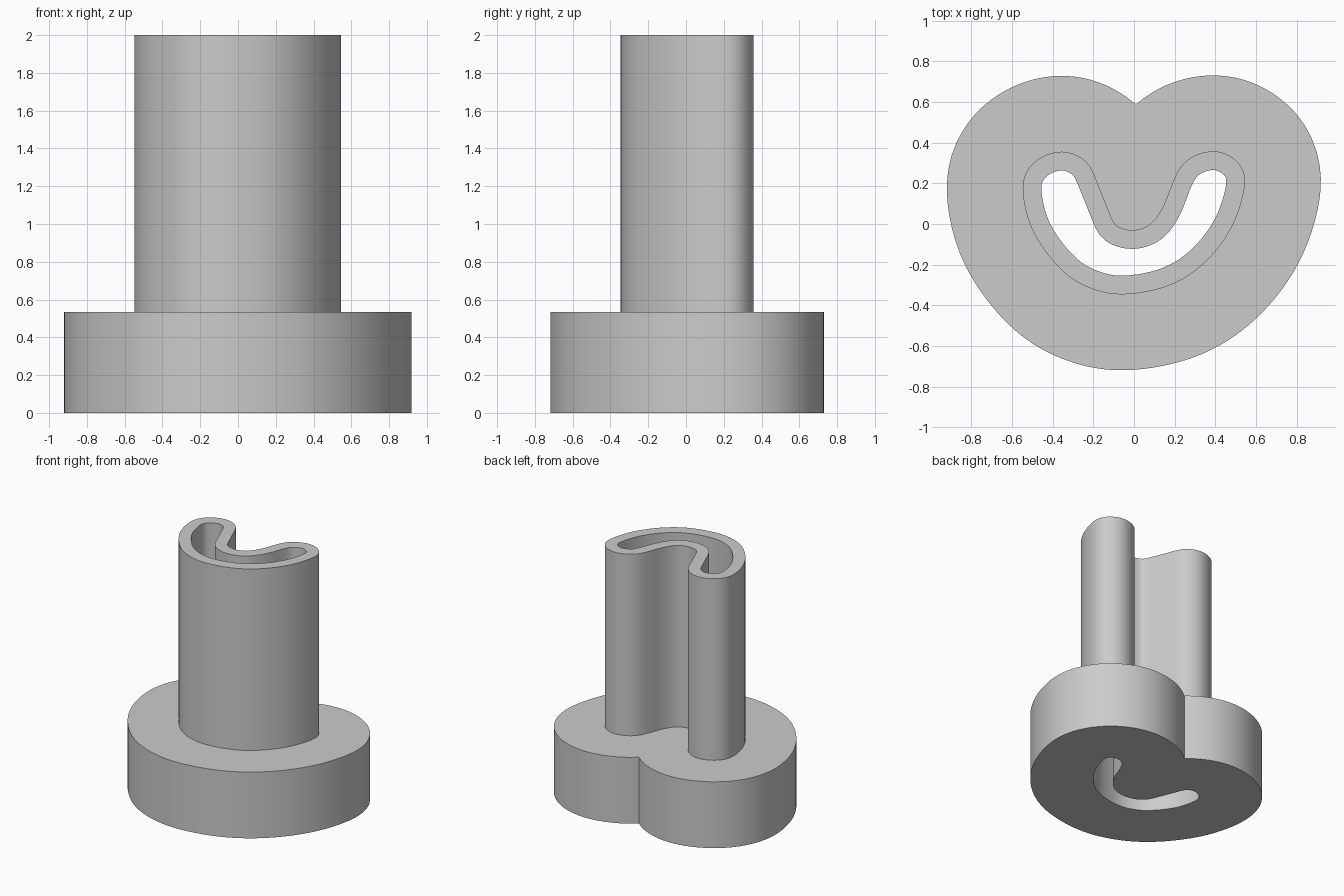
import bpy
import bmesh
from mathutils import Vector

if "Cube" in bpy.data.objects:
    bpy.data.objects.remove(bpy.data.objects["Cube"], do_unlink=True)

# Overall sizes
FLANGE_TOP, TOP = 0.535, 2.0
WALL, FLANGE = 0.092, 0.465   # distances outward from the bore

# Bore outline, counter-clockwise from the bottom
BORE = [(-0.04, -0.255), (0.15, -0.215), (0.295, -0.115), (0.405, 0.035),
        (0.455, 0.2), (0.435, 0.248), (0.385, 0.267), (0.315, 0.24),
        (0.275, 0.17), (0.22, 0.03), (0.125, -0.085), (-0.017, -0.125),
        (-0.155, -0.075), (-0.22, 0.055), (-0.28, 0.205), (-0.307, 0.246),
        (-0.36, 0.265), (-0.43, 0.235), (-0.457, 0.17), (-0.415, 0.0),
        (-0.29, -0.165), (-0.17, -0.235)]


def smooth_loop(points, steps=10):
    """Closed Catmull-Rom curve, lightly relaxed."""
    pts = [Vector(p) for p in points]
    n, out = len(pts), []
    for i in range(n):
        a, b, c, d = (pts[(i + k - 1) % n] for k in range(4))
        for s in range(steps):
            t = s / steps
            out.append(0.5 * (2 * b + (c - a) * t + (2 * a - 5 * b + 4 * c - d) * t ** 2
                              + (3 * b - a - 3 * c + d) * t ** 3))
    for _ in range(12):
        out = [(out[i - 1] + 2 * p + out[(i + 1) % len(out)]) / 4
               for i, p in enumerate(out)]
    return out


def cross_point(a, b, c, d):
    """Meeting point of the lines a-b and c-d."""
    u, v = b - a, d - c
    return a + u * ((c - a).cross(v) / u.cross(v))


def offset_loop(loop, dist):
    """Parallel outline; overlapping stretches are trimmed to a sharp corner."""
    n, kept = len(loop), []
    for i, p in enumerate(loop):
        t = (loop[(i + 1) % n] - loop[i - 1]).normalized()
        q = p + Vector((t.y, -t.x)) * dist
        if min((q - r).length for r in loop) > dist - 0.002:
            kept.append((i, q))
    out = []
    for k, (i, q) in enumerate(kept):
        out.append(q)
        j, r = kept[(k + 1) % len(kept)]
        if (j - i) % n > 8:
            corner = cross_point(kept[k - 1][1], q, r, kept[(k + 2) % len(kept)][1])
            if (corner - q).length < 0.1:
                out.append(corner)
    return out


bm = bmesh.new()


def ring(loop, z):
    verts = [bm.verts.new((p.x, p.y, z)) for p in loop]
    edges = [bm.edges.new((verts[i - 1], verts[i])) for i in range(len(verts))]
    return verts, edges


def side(low, high):
    a, b = low[0], high[0]
    for i in range(len(a)):
        bm.faces.new((a[i - 1], a[i], b[i], b[i - 1]))


def cap(outer, inner):
    bmesh.ops.triangle_fill(bm, use_beauty=True, use_dissolve=False,
                            edges=outer[1] + inner[1], normal=(0, 0, 1))


bore = smooth_loop(BORE)
wall = offset_loop(bore, WALL)
flange = offset_loop(bore, FLANGE)

bore_low, bore_high = ring(bore, 0), ring(bore, TOP)
wall_low, wall_high = ring(wall, FLANGE_TOP), ring(wall, TOP)
flange_low, flange_high = ring(flange, 0), ring(flange, FLANGE_TOP)

# Flat caps: underside, flange shoulder and column rim
cap(flange_low, bore_low)
cap(flange_high, wall_low)
cap(wall_high, bore_high)

# Upright walls
side(bore_low, bore_high)
side(wall_low, wall_high)
side(flange_low, flange_high)
bmesh.ops.recalc_face_normals(bm, faces=bm.faces[:])

mesh = bpy.data.meshes.new("flanged_hollow_column")
bm.to_mesh(mesh)
bm.free()
column = bpy.data.objects.new("flanged_hollow_column", mesh)
bpy.context.collection.objects.link(column)

# Plain grey finish
grey = bpy.data.materials.new("plain_grey")
grey.use_nodes = True
colour = (0.6, 0.6, 0.6, 1)
grey.diffuse_color = colour
grey.node_tree.nodes["Principled BSDF"].inputs["Base Color"].default_value = colour
mesh.materials.append(grey)

bpy.ops.object.select_all(action='DESELECT')
column.select_set(True)
bpy.context.view_layer.objects.active = column
bpy.ops.object.shade_smooth_by_angle()
